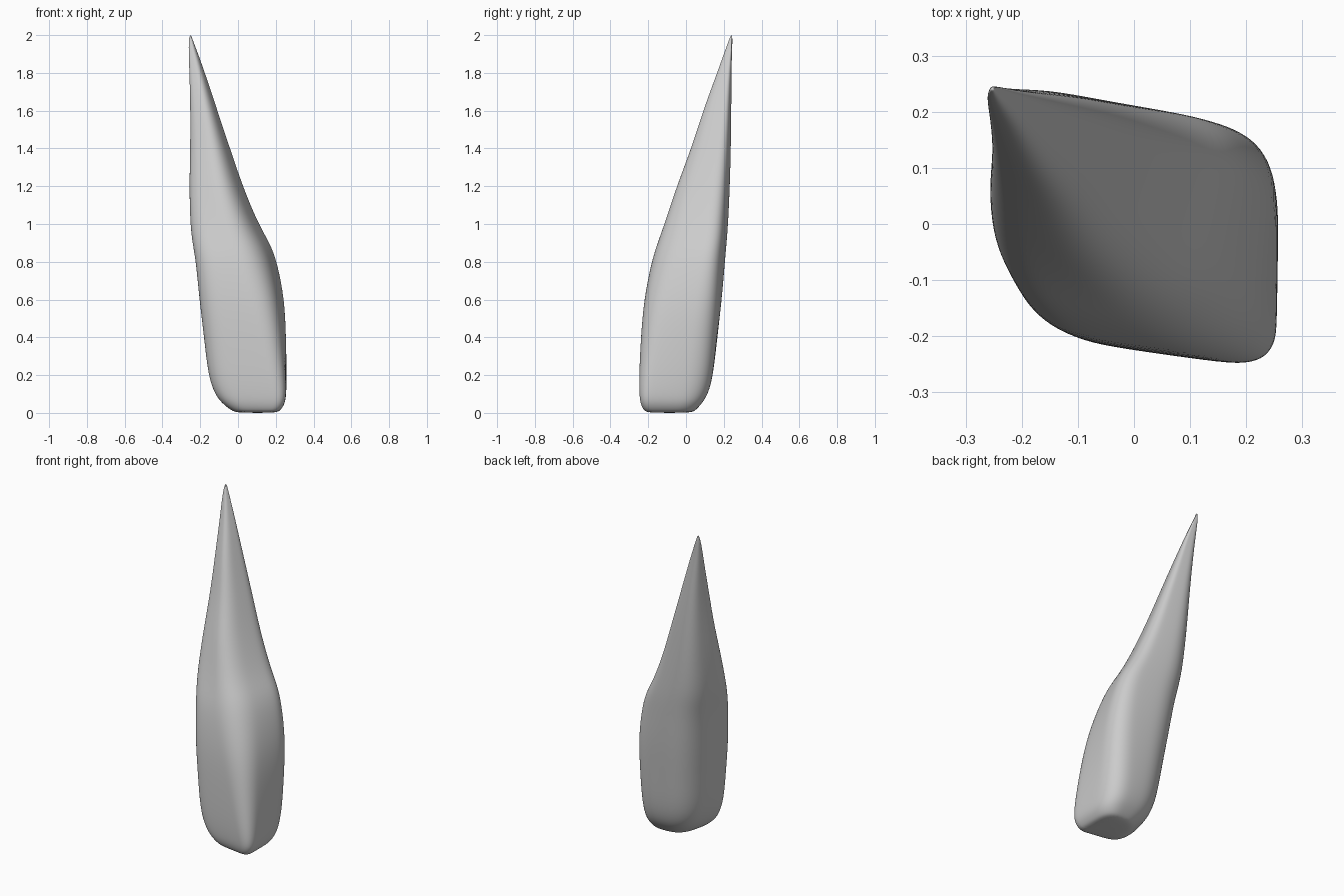
import bpy, bmesh
from mathutils import Vector

if "Cube" in bpy.data.objects:
    bpy.data.objects.remove(bpy.data.objects["Cube"])

# Silhouette of the shard: height, x min, x max, y min, y max
ROWS = [
    (0.00, -0.005, 0.200, -0.200, 0.025), (0.012, -0.035, 0.225, -0.225, 0.05),
    (0.05, -0.085, 0.249, -0.242, 0.085), (0.10, -0.125, 0.256, -0.248, 0.118),
    (0.20, -0.160, 0.259, -0.249, 0.145), (0.40, -0.181, 0.255, -0.240, 0.167),
    (0.60, -0.206, 0.248, -0.224, 0.190), (0.80, -0.224, 0.208, -0.184, 0.207),
    (0.90, -0.242, 0.169, -0.152, 0.216), (1.00, -0.254, 0.108, -0.115, 0.224),
    (1.20, -0.258, 0.025, -0.050, 0.233), (1.40, -0.253, -0.042, 0.028, 0.238),
    (1.60, -0.252, -0.109, 0.090, 0.240), (1.80, -0.257, -0.175, 0.165, 0.241),
    (1.90, -0.261, -0.211, 0.200, 0.243), (1.97, -0.261, -0.238, 0.226, 0.246),
    (2.00, -0.255, -0.248, 0.237, 0.244),
]
# Four-cornered sections (front left, front right, back right, back left):
# height, corner fractions, corner rounding
KEYS = [
    (0.1, [(0, 0.13), (1, 0), (1, 0.85), (0.2, 0.82)], [0.36, 0.2, 0.4, 0.42]),
    (0.8, [(0, 0.12), (0.8, 0), (1, 0.83), (0.18, 0.95)], [0.38, 0.42, 0.3, 0.42]),
    (1.2, [(0, 0.3), (0.72, 0), (1, 0.85), (0.25, 1)], [0.36, 0.45, 0.3, 0.42]),
]
STEPS = 7


def key_at(z):
    """Blend corner positions and rounding between the key sections."""
    for (za, ca, ra), (zb, cb, rb) in zip(KEYS, KEYS[1:]):
        if z <= zb:
            break
    f = min(max((z - za) / (zb - za), 0), 1)
    return ([Vector(a).lerp(Vector(b), f) for a, b in zip(ca, cb)],
            [a + (b - a) * f for a, b in zip(ra, rb)])


def section(row):
    """Rounded quadrilateral fitted exactly into the row's bounds."""
    z, x0, x1, y0, y1 = row
    c, rnd = key_at(z)
    pts = []
    for i in range(4):
        a = c[i].lerp(c[i - 1], rnd[i])
        b = c[i].lerp(c[(i + 1) % 4], rnd[i])
        for k in range(STEPS):
            t = k / (STEPS - 1)
            pts.append(a.lerp(c[i], t).lerp(c[i].lerp(b, t), t))
    us, vs = [p.x for p in pts], [p.y for p in pts]
    fit = lambda s, all_s, lo, hi: lo + (hi - lo) * (s - min(all_s)) / (max(all_s) - min(all_s))
    return [(fit(p.x, us, x0, x1), fit(p.y, vs, y0, y1), z) for p in pts]


# Loft the sections into a closed skin
bm = bmesh.new()
rings = [[bm.verts.new(p) for p in section(r)] for r in ROWS]
n = len(rings[0])
for lo, hi in zip(rings, rings[1:]):
    for i in range(n):
        j = (i + 1) % n
        bm.faces.new((lo[i], lo[j], hi[j], hi[i]))
bm.faces.new(rings[0][::-1])
bm.faces.new(rings[-1])
bmesh.ops.recalc_face_normals(bm, faces=bm.faces[:])
for face in bm.faces:
    face.smooth = True
mesh = bpy.data.meshes.new("stone_shard")
bm.to_mesh(mesh)
bm.free()
shard = bpy.data.objects.new("stone_shard", mesh)
bpy.context.collection.objects.link(shard)
sub = shard.modifiers.new("smooth", 'SUBSURF')
sub.levels = sub.render_levels = 2
